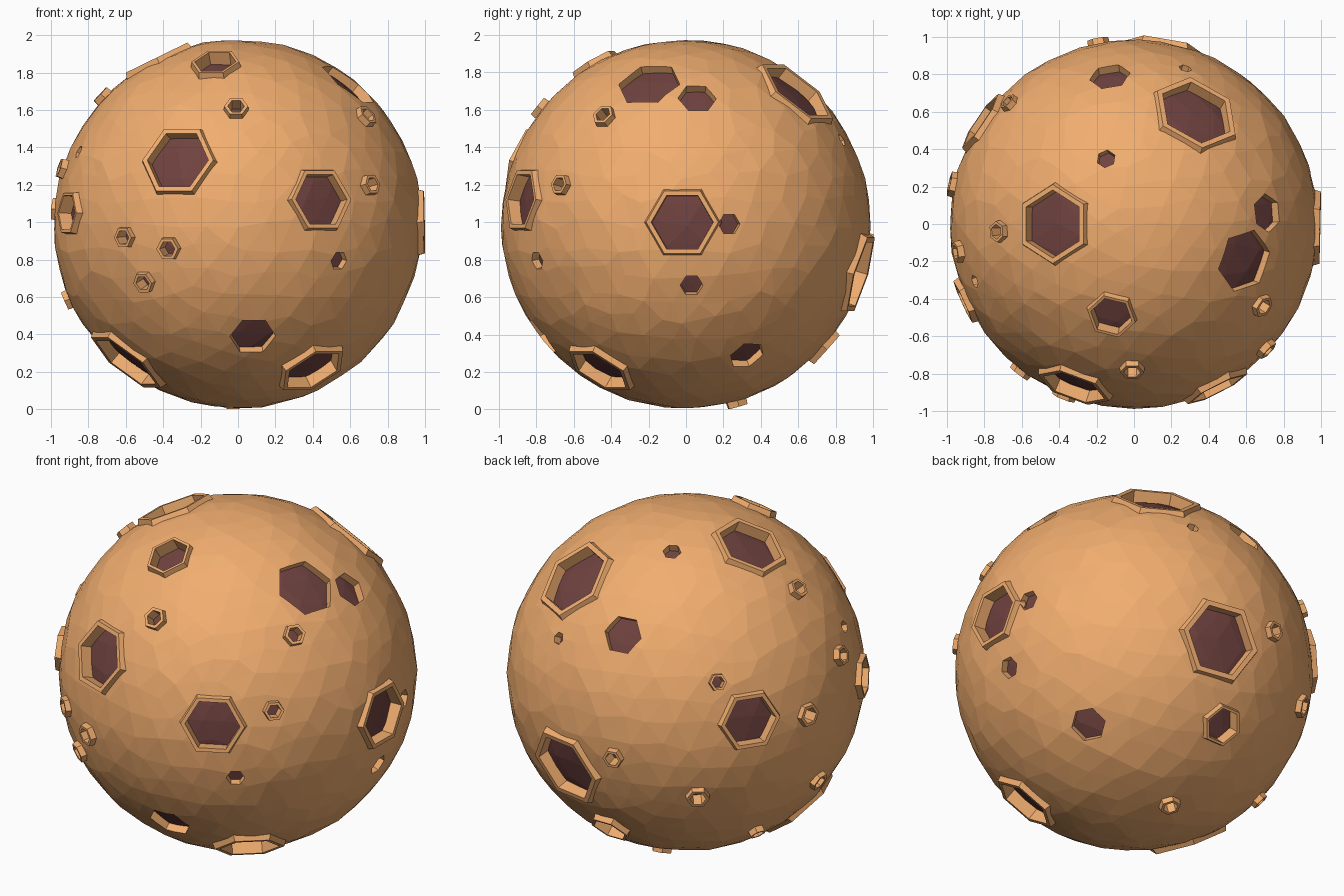
import bpy, bmesh, math, random
from mathutils import Vector

if "Cube" in bpy.data.objects:
    bpy.data.objects.remove(bpy.data.objects["Cube"])

random.seed(4)
R, FLOOR, CZ = 0.985, 0.94, 0.99
CENTRE = Vector((0, 0, CZ))


def material(name, rgb):
    m = bpy.data.materials.new(name)
    m.diffuse_color = (*rgb, 1)
    m.use_nodes = True
    m.node_tree.nodes["Principled BSDF"].inputs["Base Color"].default_value = m.diffuse_color
    return m


rock = material("rock", (0.88, 0.42, 0.16))
dark = material("crater_floor", (0.16, 0.055, 0.05))


def finish(bm, name, mat):
    bmesh.ops.recalc_face_normals(bm, faces=bm.faces)
    me = bpy.data.meshes.new(name)
    bm.to_mesh(me)
    bm.free()
    me.materials.append(mat)
    ob = bpy.data.objects.new(name, me)
    bpy.context.collection.objects.link(ob)
    return ob


def rough_ball(name, radius, mat):
    bm = bmesh.new()
    bmesh.ops.create_icosphere(bm, subdivisions=4, radius=radius)
    for v in bm.verts:
        j = Vector([random.uniform(-0.028, 0.028) for _ in range(3)])
        v.co = (v.co + j).normalized() * (radius + random.uniform(-0.003, 0.005)) + CENTRE
    return finish(bm, name, mat)


def hex_lathe(bm, n, profile, ring):
    """Six-sided sweep of (radius, height) points around direction n."""
    east = Vector((0, 0, 1)).cross(n).normalized()
    north = n.cross(east)
    rows = []
    for r, h in profile:
        rows.append([bm.verts.new(CENTRE + n * h + r * (
            east * math.cos(k * math.pi / 3) + north * math.sin(k * math.pi / 3)))
            for k in range(6)])
    pairs = list(zip(rows, rows[1:] + rows[:1])) if ring else list(zip(rows, rows[1:]))
    for a, b in pairs:
        for k in range(6):
            bm.faces.new((a[k], a[(k + 1) % 6], b[(k + 1) % 6], b[k]))
    if not ring:
        bm.faces.new(rows[0])
        bm.faces.new(rows[-1])


# Craters with a raised rim: direction x, y, z and outer radius
RIMMED = [
    (-.32, -.87, .34, .215), (.44, -.87, .13, .19), (-.12, -.49, .86, .14),
    (-.01, -.78, .62, .068), (-.60, -.78, -.07, .062), (-.37, -.91, -.13, .067),
    (-.50, -.80, -.31, .062), (.40, -.46, -.78, .205), (-.60, -.25, -.74, .25),
    (.71, -.67, .21, .06), (.69, -.44, .58, .065), (-.90, -.41, .06, .13),
    (-.72, -.04, .68, .06), (-.43, 0, .88, .225), (-.95, -.15, .30, .06),
    (-.90, .03, -.40, .06), (.99, -.02, .01, .205), (.33, .59, .70, .255),
    (.16, .94, -.27, .25), (-.01, .74, -.66, .125), (-.03, .27, -.95, .062),
    (-.19, .97, -.10, .06), (-.59, .73, -.32, .068), (-.96, .21, .08, .07),
    (-.66, .64, .36, .052), (-.66, .27, -.68, .05), (-.82, .55, .13, .185),
]
# Sunken craters without a rim: direction and hole radius
SUNKEN = [
    (.08, -.78, -.61, .125), (.55, -.81, -.20, .052), (-.86, -.31, .39, .036),
    (.60, -.20, .76, .175), (.72, .06, .68, .105), (.95, .23, .0, .06),
    (.93, .03, -.33, .062), (.61, .33, -.71, .10), (.28, .85, .46, .036),
    (-.13, .80, .57, .112), (-.15, .35, .91, .052),
]

cut, rims = bmesh.new(), bmesh.new()
for x, y, z, r in RIMMED:
    n = Vector((x, y, z)).normalized()
    top = math.sqrt(1.016 ** 2 - r * r)
    inner = r * (0.81 if r > 0.1 else 0.66)
    hex_lathe(rims, n, [(r * 1.03, top - 0.06), (r * 0.94, top), (inner, top),
                        (inner * 0.97, 0.88)], True)
    hex_lathe(cut, n, [(inner * 1.03, 0.87), (inner * 1.03, 1.1)], False)
for x, y, z, r in SUNKEN:
    n = Vector((x, y, z)).normalized()
    hex_lathe(cut, n, [(r * 0.97, 0.87), (r, 1.1)], False)

# Outer rock shell with hexagonal pits, over a dark inner ball
planet = rough_ball("planet_body", R, rock)
rough_ball("crater_floors", FLOOR, dark)
finish(rims, "crater_rims", rock)
cutter = finish(cut, "crater_cutter", rock)
cutter.hide_render = True
cutter.hide_viewport = True
mod = planet.modifiers.new("craters", 'BOOLEAN')
mod.operation = 'DIFFERENCE'
mod.solver = 'EXACT'
mod.use_self = True
mod.object = cutter
